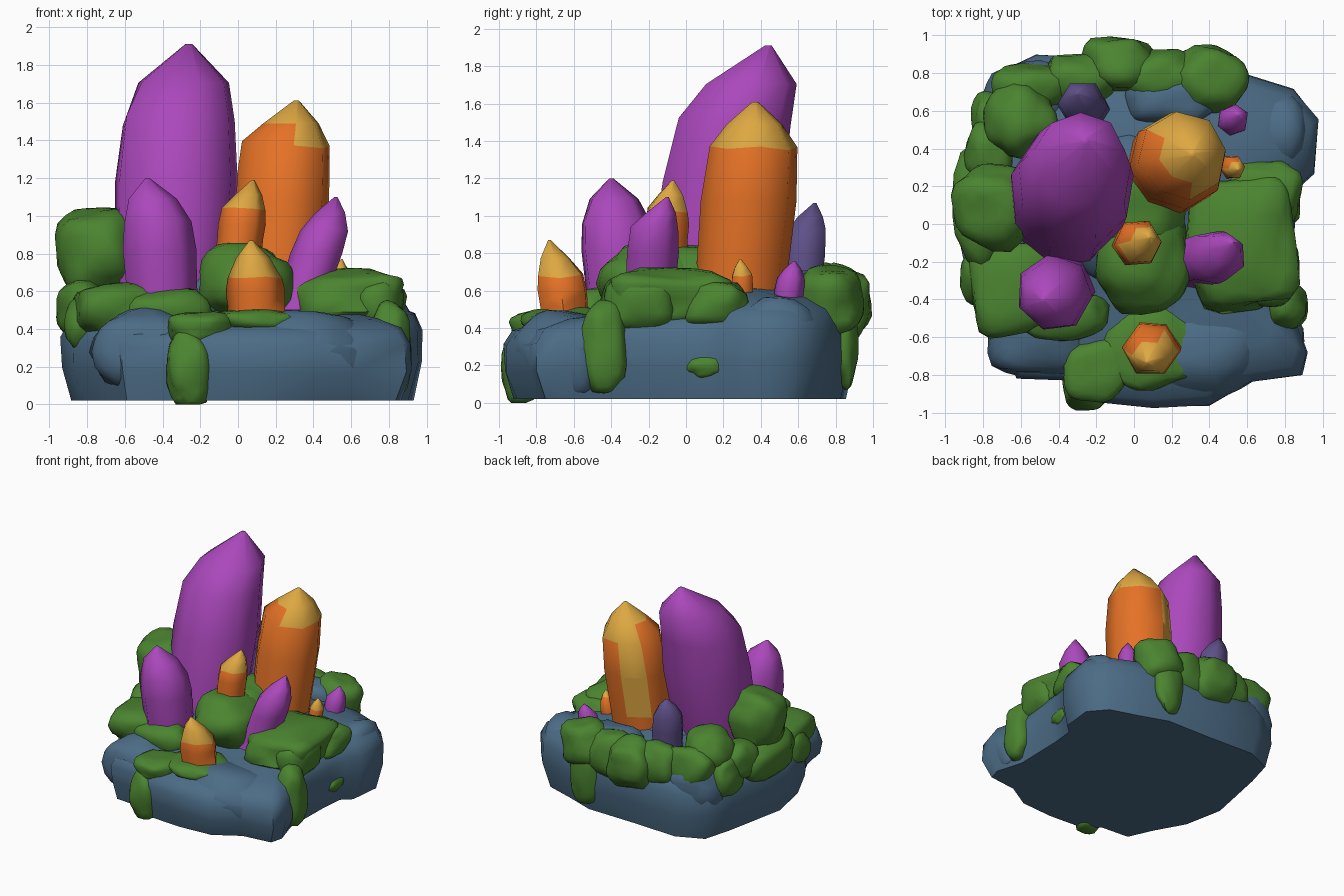
import bpy, bmesh, math, random
from mathutils import Vector, noise

cube = bpy.data.objects.get("Cube")
if cube:
    bpy.data.objects.remove(cube, do_unlink=True)
random.seed(4)


def material(name, code):
    """Flat material from an sRGB hex code."""
    vals = [int(code[i:i + 2], 16) / 255 for i in (0, 2, 4)]
    lin = [v / 12.92 if v < 0.04 else ((v + 0.055) / 1.055) ** 2.4 for v in vals]
    m = bpy.data.materials.new(name)
    m.use_nodes = True
    m.diffuse_color = (*lin, 1)
    m.node_tree.nodes["Principled BSDF"].inputs["Base Color"].default_value = (*lin, 1)
    return m


ROCK = material("slate rock", "4C6C86")
MOSS = material("moss green", "4B8430")
PURPLE = material("violet crystal", "AB48BC")
INDIGO = material("indigo crystal", "5E5088")
ORANGE = material("orange crystal", "E57226")
GOLD = material("golden tip", "DEA842")


def finish(bm, name, mats, angle):
    bmesh.ops.recalc_face_normals(bm, faces=bm.faces)
    me = bpy.data.meshes.new(name)
    bm.to_mesh(me)
    bm.free()
    for m in mats:
        me.materials.append(m)
    ob = bpy.data.objects.new(name, me)
    bpy.context.collection.objects.link(ob)
    bpy.ops.object.select_all(action='DESELECT')
    ob.select_set(True)
    bpy.context.view_layer.objects.active = ob
    bpy.ops.object.shade_smooth_by_angle(angle=math.radians(angle))


def loft(bm, rings):
    """Skin closed rings of points; returns the side faces ring by ring."""
    loops = [[bm.verts.new(p) for p in ring] for ring in rings]
    bands = []
    for a, b in zip(loops, loops[1:]):
        n = len(a)
        bands.append([bm.faces.new((a[i], a[(i + 1) % n], b[(i + 1) % n], b[i]))
                      for i in range(n)])
    bm.faces.new(loops[0][::-1])
    bands.append([bm.faces.new(loops[-1])])
    return bands


# Rock base: irregular outline lofted up to a domed top
outline = [(-.62, -.82), (-.36, -.84), (-.2, -.95), (.1, -.97), (.4, -.95), (.62, -.82),
           (.88, -.79), (.91, -.68), (.84, -.45), (.85, 0), (.87, .2), (.95, .27),
           (.98, .55), (.85, .7), (.6, .78), (.35, .87), (-.1, .88), (-.52, .9),
           (-.75, .8), (-.82, .55), (-.88, .25), (-.93, 0), (-.86, -.35), (-.72, -.6)]
layers = [(.02, .95), (.2, 1), (.36, 1), (.45, .95), (.51, .8), (.55, .55), (.59, .2)]
rings = []
for z, s in layers:
    ring = []
    for x, y in outline:
        p = Vector((x * s, y * s, z))
        if z > .1:
            p += noise.noise_vector(p * 2.5) * .025
            p.z *= 1 + .16 * y
        ring.append(p)
    rings.append(ring)
bm = bmesh.new()
loft(bm, rings)
finish(bm, "rock_base", [ROCK], 60)


def blob(name, mat, loc, size, square=.85, rough=.09):
    """Lumpy rounded mass; a lower square value makes it boxier."""
    bm = bmesh.new()
    bmesh.ops.create_icosphere(bm, subdivisions=3, radius=1)
    shift = Vector(loc) * 7
    for v in bm.verts:
        p = Vector([math.copysign(abs(c) ** square, c) for c in v.co])
        p *= 1 + rough * noise.noise(v.co * 1.4 + shift) * 2
        v.co = Vector([l + s * c for l, s, c in zip(loc, size, p)])
        v.co.z = max(v.co.z, 0)
    finish(bm, name, [mat], 60)


# Extra boulders swelling out of the base
boulders = {
    "right_boulder": ((.72, .5, .32), (.23, .24, .24)),
    "front_right_boulder": ((.74, -.62, .22), (.16, .17, .19)),
    "front_boulder": ((.35, -.66, .28), (.34, .27, .21)),
    "front_left_boulder": ((-.5, -.6, .28), (.28, .22, .23)),
    "back_left_boulder": ((-.55, .68, .4), (.24, .18, .24)),
    "centre_boulder": ((-.05, .1, .52), (.34, .4, .22)),
    "back_boulder": ((.2, .66, .55), (.25, .14, .17)),
}
for name, (loc, size) in boulders.items():
    blob(name, ROCK, loc, size)

# Moss: cushions on top, slabs over the edges, drips down the sides
moss = {
    "moss_left_cushion": ((-.75, .1, .81), (.22, .22, .24)),
    "moss_left_back_cushion": ((-.6, .55, .68), (.19, .19, .17)),
    "moss_left_edge": ((-.82, .1, .51), (.15, .32, .16)),
    "moss_left_upper_edge": ((-.77, .38, .58), (.13, .16, .15)),
    "moss_left_front_slab": ((-.64, -.33, .5), (.23, .25, .14)),
    "moss_left_front_drip": ((-.82, -.28, .43), (.1, .14, .14)),
    "moss_front_strip": ((-.38, -.48, .49), (.26, .13, .13)),
    "moss_front_patch": ((.1, -.64, .44), (.23, .23, .07)),
    "moss_front_left_patch": ((-.2, -.78, .4), (.17, .17, .1)),
    "moss_front_drip": ((-.26, -.88, .19), (.12, .1, .22)),
    "moss_centre_mound": ((.04, -.19, .64), (.26, .27, .21)),
    "moss_centre_ridge": ((0, .1, .69), (.28, .24, .17)),
    "moss_right_slab": ((.57, -.1, .56), (.3, .34, .15)),
    "moss_right_corner": ((.73, -.24, .53), (.15, .2, .15)),
    "moss_right_back_slab": ((.68, .16, .52), (.2, .18, .12)),
    "moss_right_drip": ((.81, -.44, .3), (.11, .12, .25)),
    "moss_right_patch": ((.83, .1, .2), (.05, .1, .06)),
    "moss_back_mound": ((-.08, .84, .53), (.2, .15, .2)),
    "moss_back_right_mound": ((.4, .76, .54), (.2, .18, .19)),
    "moss_back_middle": ((.14, .78, .53), (.22, .14, .19)),
    "moss_back_left_mound": ((-.55, .72, .58), (.2, .13, .17)),
    "moss_back_inner": ((-.28, .76, .55), (.2, .14, .18)),
    "moss_back_drip": ((.35, .85, .32), (.13, .07, .24)),
    "moss_left_back_drip": ((-.76, .55, .48), (.1, .16, .16)),
}
for name, (loc, size) in moss.items():
    blob(name, MOSS, loc, size, .65 if "slab" in name else .85, .11)


def crystal(name, mats, base, shoulder, tip, r, sides=8, foot=1, taper=.6, gold_side=None):
    """Faceted shard that swells to a shoulder, then tapers to an offset tip."""
    base, shoulder, tip = map(Vector, (base, shoulder, tip))
    stations = [(base, foot), (base.lerp(shoulder, .35), 1),
                (base.lerp(shoulder, .7), 1.04), (shoulder, .95),
                (shoulder.lerp(tip, .5), taper), (tip, .06)]
    turn = random.random()
    wobble = [1 + random.uniform(-.05, .05) for _ in range(sides)]
    rings = []
    for k, (c, s) in enumerate(stations):
        ring = []
        for i in range(sides):
            a = math.tau * (i + turn) / sides
            d = Vector((math.cos(a), math.sin(a), 0)) * r * s * wobble[i]
            if k == 3:
                d.z = random.uniform(-.12, .12) * r
            ring.append(c + d)
        rings.append(ring)
    bm = bmesh.new()
    bands = loft(bm, rings)
    if gold_side:
        # Golden cap, reaching lower on the favoured side
        toward = Vector(gold_side).normalized()
        for f in bands[4] + bands[5]:
            f.material_index = 1
        for f in bands[3]:
            out = f.calc_center_median() - shoulder.lerp(tip, .25)
            out.z = 0
            f.material_index = int(out.normalized().dot(toward) > -.5)
        if "large" in name:
            # Golden streak narrowing down one rear facet
            rear = Vector((-.3, 1, 0))
            i = max(range(sides), key=lambda n: bands[2][n].calc_center_median().dot(rear))
            bands[2][i].material_index = bands[1][i].material_index = 1
            rim = bmesh.ops.inset_region(bm, faces=[bands[1][i]], thickness=.045)
            for f in rim["faces"]:
                f.material_index = 0
    finish(bm, name, mats, 66)


amber = [ORANGE, GOLD]
crystal("large_violet_crystal", [PURPLE], (-.35, .07, .45), (-.31, .26, 1.5), (-.26, .44, 1.91),
        .325, 9, .9, .77)
crystal("large_orange_crystal", amber, (.18, .27, .4), (.26, .36, 1.37), (.31, .37, 1.61),
        .245, 8, gold_side=(1, .4, 0))
crystal("front_violet_crystal", [PURPLE], (-.4, -.34, .45), (-.43, -.38, .98), (-.48, -.4, 1.2),
        .195, 7, 1.02, .68)
crystal("right_violet_crystal", [PURPLE], (.32, -.2, .5), (.46, -.17, .93), (.52, -.1, 1.1),
        .14, 7, 1.1)
crystal("middle_orange_crystal", amber, (0, -.11, .78), (.03, -.1, 1.03), (.08, -.07, 1.19),
        .125, 6, 1.05, gold_side=(.3, -1, 0))
crystal("front_orange_crystal", amber, (.1, -.64, .42), (.09, -.67, .68), (.07, -.73, .87),
        .145, 6, 1.08, gold_side=(.5, -1, 0))
crystal("small_violet_crystal", [PURPLE], (.5, .53, .45), (.53, .56, .67), (.55, .58, .76),
        .08, 6)
crystal("small_orange_crystal", amber, (.5, .3, .47), (.53, .3, .68), (.55, .29, .77),
        .065, 6, gold_side=(.4, -.3, 0))
crystal("back_indigo_crystal", [INDIGO], (-.25, .6, .5), (-.28, .64, .92), (-.3, .69, 1.07),
        .13, 6, 1.1)
